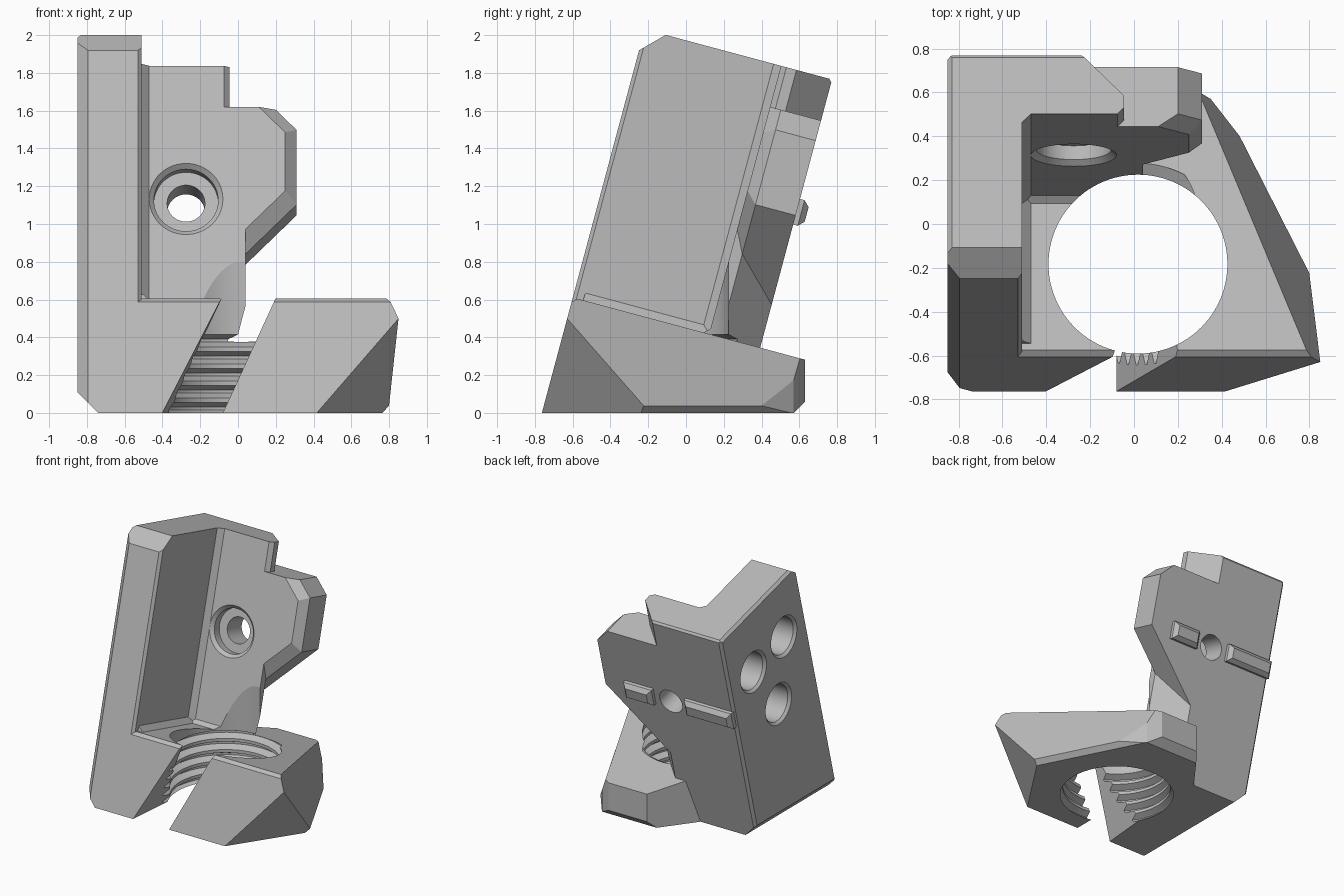
import bpy, bmesh, math
from itertools import combinations
from mathutils import Matrix, Vector

cube = bpy.data.objects.get("Cube")
if cube:
    bpy.data.objects.remove(cube, do_unlink=True)

# Everything is built upright in the bracket's own frame and leaned back at the end
TILT = Matrix.Rotation(math.radians(-15), 4, 'X')
UNTILT = TILT.inverted()
FRONT, BACK, TOP, FACE, SHELF = -0.737, 0.29, 1.905, 0.01, 0.435
LEFT, INNER, LOW = -0.85, -0.51, -0.6

grey = bpy.data.materials.new("matte_grey")
grey.use_nodes = True
grey.diffuse_color = (0.5, 0.5, 0.5, 1)
grey.node_tree.nodes["Principled BSDF"].inputs["Base Color"].default_value = (0.5, 0.5, 0.5, 1)


def make_object(name, bm):
    bmesh.ops.recalc_face_normals(bm, faces=bm.faces)
    mesh = bpy.data.meshes.new(name)
    bm.to_mesh(mesh)
    bm.free()
    mesh.materials.append(grey)
    obj = bpy.data.objects.new(name, mesh)
    bpy.context.scene.collection.objects.link(obj)
    return obj


def solid(name, lo, hi, cuts=(), level_cuts=()):
    """A box from lo to hi trimmed by planes (normal . point <= distance)."""
    planes = [(Vector(n), d) for n, d in cuts]
    planes += [(UNTILT.to_3x3() @ Vector(n), d) for n, d in level_cuts]
    for axis in range(3):
        unit = Vector([float(i == axis) for i in range(3)])
        planes += [(unit, hi[axis]), (-unit, -lo[axis])]
    planes = [(n.normalized(), d / n.length) for n, d in planes]
    bm = bmesh.new()
    # Corners are where three planes meet inside all the others
    for (a, p), (b, q), (c, r) in combinations(planes, 3):
        det = a.dot(b.cross(c))
        if abs(det) < 0.001:
            continue
        co = (b.cross(c) * p + c.cross(a) * q + a.cross(b) * r) / det
        co = Vector([round(k, 5) for k in co])
        inside = all(n.dot(co) < d + 5e-5 for n, d in planes)
        if inside and all((v.co - co).length > 1e-4 for v in bm.verts):
            bm.verts.new(co)
    # Each plane carries one flat face
    for n, d in planes:
        ring = [v for v in bm.verts if abs(n.dot(v.co) - d) < 1e-4]
        if len(ring) < 3:
            continue
        mid = sum((v.co for v in ring), Vector()) / len(ring)
        u = n.orthogonal().normalized()
        w = n.cross(u)
        ring.sort(key=lambda v: math.atan2((v.co - mid).dot(w), (v.co - mid).dot(u)))
        bm.faces.new(ring)
    return make_object(name, bm)


def lathe(name, profile, matrix, segments=64):
    bm = bmesh.new()
    rings = []
    for r, h in profile:
        rings.append([bm.verts.new((r * math.cos(math.tau * i / segments),
                                    r * math.sin(math.tau * i / segments), h)) for i in range(segments)])
    for a, b in zip(rings, rings[1:]):
        for i in range(segments):
            j = (i + 1) % segments
            bm.faces.new((a[i], a[j], b[j], b[i]))
    bm.faces.new(rings[0])
    bm.faces.new(rings[-1])
    bm.transform(matrix)
    return make_object(name, bm)


def combine(target, others, operation):
    """One exact boolean with all the given objects together."""
    group = bpy.data.collections.new(operation)
    bpy.context.scene.collection.children.link(group)
    for obj in others:
        group.objects.link(obj)
    mod = target.modifiers.new(operation, 'BOOLEAN')
    mod.operation, mod.solver = operation, 'EXACT'
    mod.operand_type, mod.collection = 'COLLECTION', group
    bpy.context.view_layer.update()
    bpy.context.view_layer.objects.active = target
    bpy.ops.object.modifier_apply(modifier=mod.name)
    for obj in others:
        bpy.data.objects.remove(obj, do_unlink=True)
    bpy.data.collections.remove(group)


# Side wall with chamfered edges
bracket = solid("clamp_bracket", (LEFT, FRONT, LOW), (INNER, BACK, TOP),
                [((0, -1, 1), 2.527), ((-1, -1, 0), 1.532), ((1, -1, 0), INNER - FRONT - 0.02),
                 ((-1, 1, 0), 1.12), ((0, 1, 1), 2.18), ((-1, 0, 1), 2.735)],
                [((-1, 0, -1), 0.74)])
parts = []

# Base under the wall
parts.append(solid("base", (-0.7, FRONT + 0.1, LOW), (0, BACK, SHELF)))

# Faceted ring block
parts.append(solid("ring_block", (-0.7, FRONT, LOW), (0.95, 0.9, SHELF),
                   [((0, -1, 1), 1.147)],
                   [((0, 1, 0), 0.63),
                    ((0.474, 0.241, 0.16), 0.331),
                    ((0.28, -0.185, -0.193), 0.258),
                    ((0.474, 0.241, -0.53), 0.305),
                    ((0.09, 0.07, 0), 0.0714),
                    ((0.06, 0.1, 0), 0.078),
                    ((0, 1, -1), 0.57),
                    ((-0.32, 0.24, 0), 0.181)]))

# Back plate: lower strip, upper strip and side tab
parts.append(solid("plate_lower", (-0.6, FACE, 0.3), (0.04, BACK, 1.2), [((1, 1, 0), 0.11)]))
parts.append(solid("plate_upper", (-0.6, FACE, 1.1), (-0.045, BACK, TOP),
                   [((1, 1, 0), 0.05), ((1, -1, 0), -0.085), ((0, 1, 1), 2.18)]))
parts.append(solid("plate_tab", (-0.3, FACE, 0.6), (0.31, BACK, 1.68),
                   [((1, 0, 1), 1.88), ((1, 0, -1), -0.85), ((1, -1, 0), 0.24),
                    ((1, -1.5, 1), 1.775), ((1, -2, -1), -0.99)]))

# Sloped fillets in the inner corners
parts.append(solid("wall_plate_fillet", (-0.62, -0.1, 0.4), (-0.46, 0.1, TOP), [((1, -1, 0), -0.48)]))
parts.append(solid("wall_base_fillet", (-0.62, -0.68, 0.38), (-0.46, 0.1, 0.52),
                   [((1, 0, 1), SHELF - 0.47), ((0, -1, 1), 1.147)]))
parts.append(solid("plate_base_fillet", (-0.55, -0.04, 0.37), (-0.05, 0.1, 0.5),
                   [((0, -1, 1), SHELF + 0.02)]))

# Locating keys on the back
for x0, x1 in ((LEFT + 0.01, -0.42), (-0.13, 0.12)):
    parts.append(solid("back_key", (x0, 0.2, 1.11), (x1, 0.345, 1.25),
                       [((0, 1, 1), 1.565), ((0, 1, -1), -0.795),
                        ((1, 1, 0), x1 + 0.315), ((-1, 1, 0), 0.315 - x0)]))

combine(bracket, parts, 'UNION')

# Flat underside
cutters = [solid("ground_cutter", (-2, -2, -2), (2, 2, 2), level_cuts=[((0, 0, 1), 0)])]

# Threaded bore, plain above the thread
pitch, minor, major = 0.09, 0.408, 0.46
bore = [(minor, -0.2)]
for i in range(5):
    z = -0.03 + i * pitch
    bore += [(minor, z + 0.02), (major, z + 0.045), (major, z + 0.06), (minor, z + 0.085)]
bore.append((minor, 1.2))
cutters.append(lathe("bore_cutter", bore, UNTILT @ Matrix.Translation((0.018, -0.183, 0)), 96))

# Slanted entry slot through the front
cutters.append(solid("slot_cutter", (-0.9, -2, -0.8), (0.9, 1, 1),
                     level_cuts=[((0, 1, 0), -0.25), ((0, 0, 1), 0.8), ((0, 0, -1), 0.1),
                                 ((-1, 0.09, 0.492), 0.332), ((1, 0, -0.46), -0.08)]))

# Stepped screw hole in the plate
cutters.append(lathe("screw_cutter", [(0.195, -0.04), (0.195, FACE), (0.17, 0.035), (0.17, 0.1),
                                      (0.1, 0.1), (0.1, 0.5)],
                     Matrix.Translation((-0.275, 0, 1.175)) @ Matrix.Rotation(-math.pi / 2, 4, 'X')))

# Three round pockets in the outer wall
for y, z in ((-0.42, 1.44), (-0.01, 1.41), (-0.22, 0.96)):
    cutters.append(lathe("pocket_cutter", [(0.165, -0.05), (0.165, 0), (0.145, 0.02), (0.145, 0.2)],
                         Matrix.Translation((LEFT, y, z)) @ Matrix.Rotation(math.pi / 2, 4, 'Y')))

combine(bracket, cutters, 'DIFFERENCE')
bracket.data.transform(TILT)

# Smooth bores, crisp edges
bpy.ops.object.select_all(action='DESELECT')
bracket.select_set(True)
bpy.context.view_layer.objects.active = bracket
bpy.ops.object.shade_smooth_by_angle(angle=math.radians(15))
